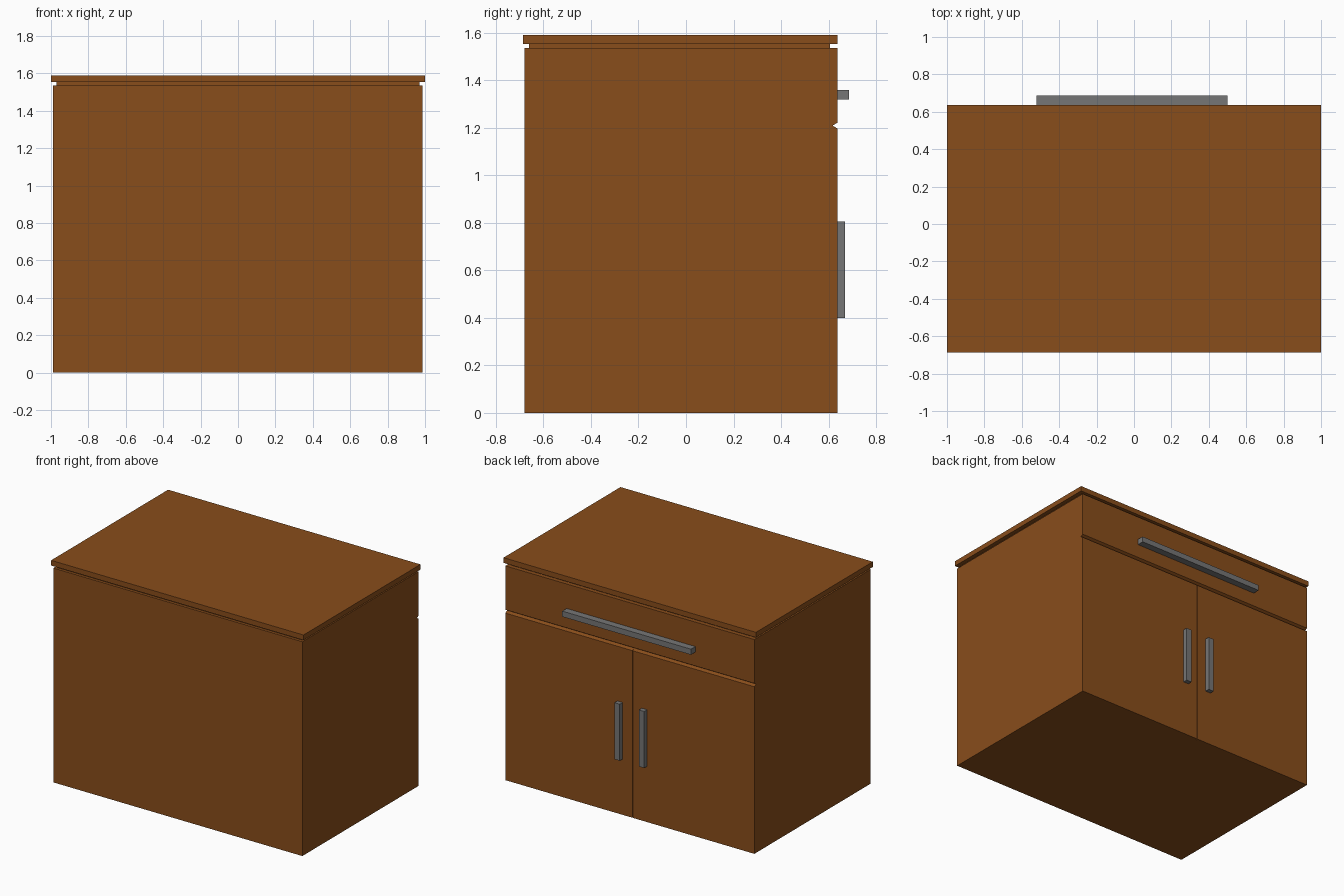
import bpy, bmesh

if "Cube" in bpy.data.objects:
    bpy.data.objects.remove(bpy.data.objects["Cube"])


def material(name, rgb):
    m = bpy.data.materials.new(name)
    m.diffuse_color = (*rgb, 1)
    m.use_nodes = True
    m.node_tree.nodes["Principled BSDF"].inputs["Base Color"].default_value = m.diffuse_color
    return m


wood = material("wood", (0.25, 0.075, 0.011))
metal = material("metal", (0.18, 0.18, 0.18))


def prism(name, points, offset, mat=None):
    """Extrude a closed 3D outline along an offset vector."""
    bm = bmesh.new()
    face = bm.faces.new([bm.verts.new(p) for p in points])
    ext = bmesh.ops.extrude_face_region(bm, geom=[face])
    verts = [v for v in ext["geom"] if isinstance(v, bmesh.types.BMVert)]
    bmesh.ops.translate(bm, verts=verts, vec=offset)
    bmesh.ops.recalc_face_normals(bm, faces=bm.faces)
    mesh = bpy.data.meshes.new(name)
    bm.to_mesh(mesh)
    bm.free()
    ob = bpy.data.objects.new(name, mesh)
    bpy.context.collection.objects.link(ob)
    if mat:
        mesh.materials.append(mat)
    return ob


def box(name, x0, x1, y0, y1, z0, z1, mat):
    outline = [(x0, y0, z0), (x1, y0, z0), (x1, y1, z0), (x0, y1, z0)]
    return prism(name, outline, (0, 0, z1 - z0), mat)


# Cabinet body: side profile with the V groove below the drawer
profile = [(-0.68, 0), (0.637, 0), (0.637, 1.197), (0.617, 1.209),
           (0.637, 1.221), (0.637, 1.535), (-0.68, 1.535)]
body = prism("cabinet_body", [(-0.988, y, z) for y, z in profile],
             (1.974, 0, 0), wood)

# Narrow V gap between the two doors
gap = prism("door_gap_cutter",
            [(-0.027, 0.65, -0.1), (-0.023, 0.617, -0.1), (-0.019, 0.65, -0.1)],
            (0, 0, 1.309))
gap.hide_render = True
gap.hide_viewport = True
cut = body.modifiers.new("door_gap", "BOOLEAN")
cut.operation = "DIFFERENCE"
cut.solver = "EXACT"
cut.object = gap

# Recessed neck and overhanging top
box("recessed_neck", -0.97, 0.97, -0.66, 0.607, 1.535, 1.553, wood)
box("table_top", -1, 1, -0.687, 0.637, 1.553, 1.59, wood)

# Handles
box("drawer_handle", -0.52, 0.5, 0.637, 0.687, 1.32, 1.36, metal)
for side, x in (("left", 0.077), ("right", -0.117)):
    box(f"{side}_door_handle", x - 0.021, x + 0.021, 0.637, 0.67, 0.4, 0.805, metal)
